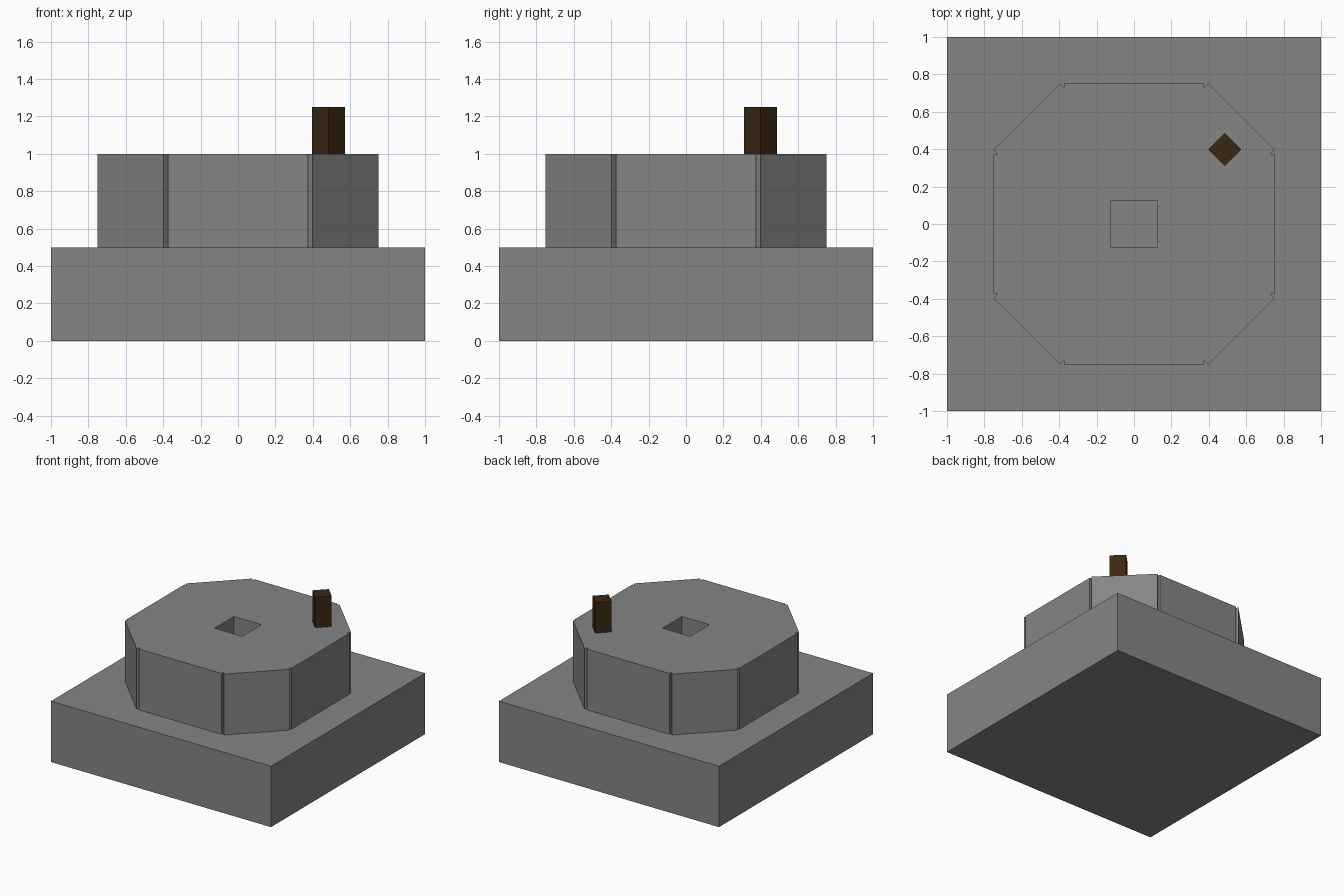
import bpy, bmesh, math
from mathutils import Matrix, Vector

cube = bpy.data.objects.get("Cube")
if cube:
    bpy.data.objects.remove(cube, do_unlink=True)


def make_material(name, rgb):
    mat = bpy.data.materials.new(name)
    mat.use_nodes = True
    mat.diffuse_color = (*rgb, 1)
    bsdf = mat.node_tree.nodes["Principled BSDF"]
    bsdf.inputs["Base Color"].default_value = (*rgb, 1)
    bsdf.inputs["Roughness"].default_value = 0.9
    return mat


def finish(bm, name, mat):
    bmesh.ops.recalc_face_normals(bm, faces=bm.faces)
    mesh = bpy.data.meshes.new(name)
    bm.to_mesh(mesh)
    bm.free()
    mesh.materials.append(mat)
    obj = bpy.data.objects.new(name, mesh)
    bpy.context.collection.objects.link(obj)
    return obj


def box(name, mat, centre, size, turn=0):
    bm = bmesh.new()
    matrix = (Matrix.Translation(centre) @ Matrix.Rotation(turn, 4, "Z")
              @ Matrix.Diagonal((*size, 1)))
    bmesh.ops.create_cube(bm, size=1, matrix=matrix)
    return finish(bm, name, mat)


stone = make_material("grey stone", (0.235, 0.235, 0.235))
wood = make_material("dark brown wood", (0.044, 0.020, 0.007))

# Square lower slab
box("base_slab", stone, (0, 0, 0.25), (2, 2, 0.5))

# Eight-sided millstone with notched corners and a square centre hole:
# one quarter of the plan, turned four times and raised
quarter = [(0.125, 0), (0.75, 0), (0.75, 0.375), (0.728, 0.375),
           (0.75, 0.397), (0.397, 0.75), (0.375, 0.728), (0.375, 0.75),
           (0, 0.75), (0, 0.125), (0.125, 0.125)]
bm = bmesh.new()
for k in range(4):
    turn = Matrix.Rotation(k * math.pi / 2, 3, "Z")
    bm.faces.new([bm.verts.new(turn @ Vector((x, y, 0.5))) for x, y in quarter])
bmesh.ops.remove_doubles(bm, verts=bm.verts, dist=0.001)
raised = bmesh.ops.extrude_face_region(bm, geom=bm.faces[:], use_keep_orig=True)
top = [g for g in raised["geom"] if isinstance(g, bmesh.types.BMVert)]
bmesh.ops.translate(bm, verts=top, vec=(0, 0, 0.5))
finish(bm, "millstone", stone)

# Upright handle peg, turned 45 degrees
box("handle", wood, (0.485, 0.398, 1.125), (0.125, 0.125, 0.25), math.pi / 4)
